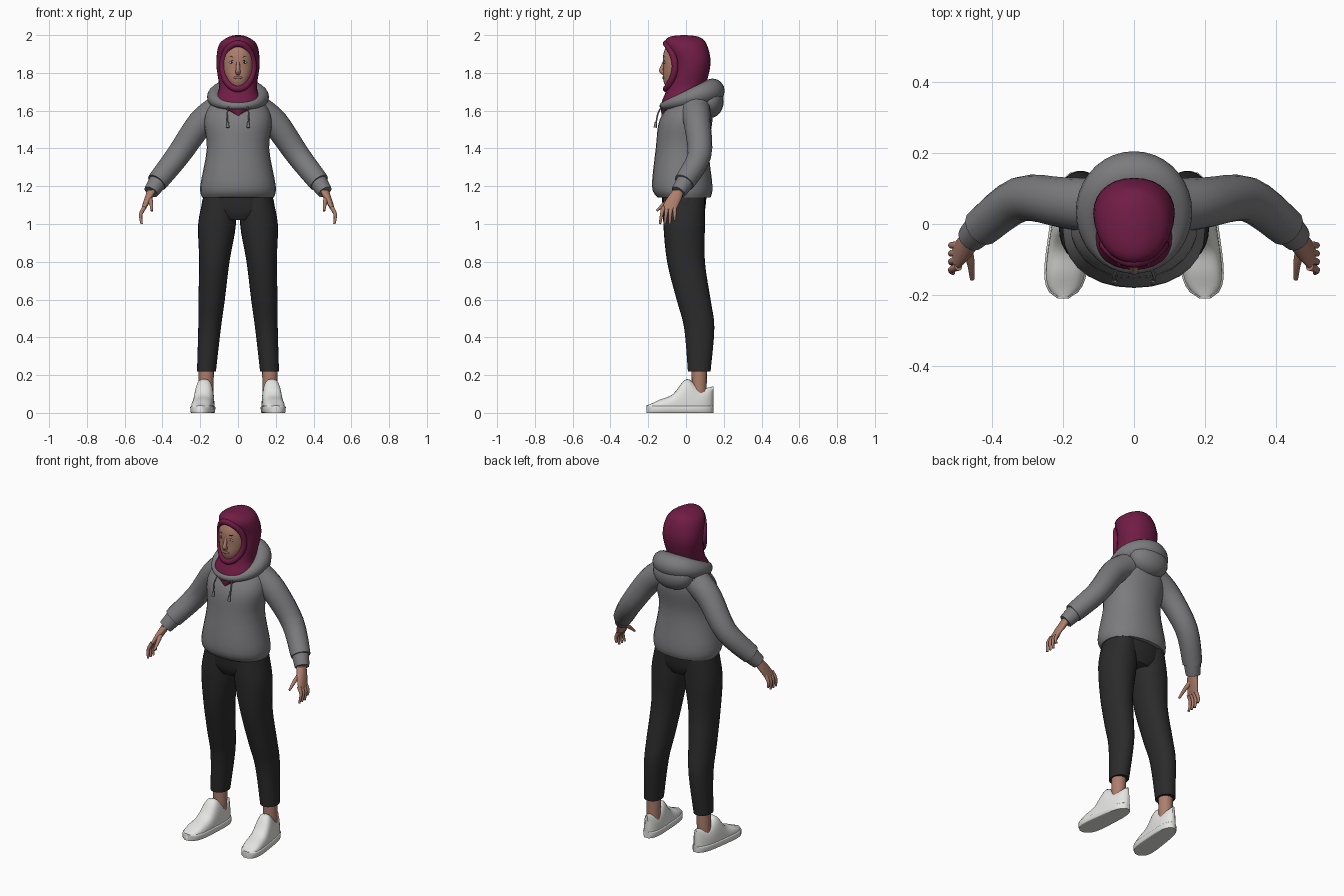
import bpy, bmesh, math
from math import sin, cos, pi
from mathutils import Vector

cube = bpy.data.objects.get("Cube")
if cube:
    bpy.data.objects.remove(cube, do_unlink=True)

AXIS_X, AXIS_Y, AXIS_Z = Vector((1, 0, 0)), Vector((0, 1, 0)), Vector((0, 0, 1))


def material(name, red, green, blue):
    mat = bpy.data.materials.new(name)
    mat.use_nodes = True
    mat.diffuse_color = (red, green, blue, 1)
    bsdf = next(node for node in mat.node_tree.nodes if node.type == 'BSDF_PRINCIPLED')
    bsdf.inputs["Base Color"].default_value = mat.diffuse_color
    bsdf.inputs["Roughness"].default_value = .8
    return mat


GREY = material("hoodie grey", .2, .2, .21)
BLACK = material("trouser black", .024, .024, .024)
BURGUNDY = material("scarf burgundy", .165, .012, .06)
SKIN = material("skin", .42, .21, .15)
WHITE = material("shoe white", .78, .78, .76)
LIP = material("lip", .33, .12, .1)
BROWN = material("dark brown", .05, .03, .02)
parts = []


def skin(name, mat, rings, closed=False, mirrored=False):
    """Join a row of equal point rings into one surface."""
    bm = bmesh.new()
    rows = [[bm.verts.new(point) for point in ring] for ring in rings]
    pairs = list(zip(rows, rows[1:]))
    if closed:
        pairs.append((rows[-1], rows[0]))
    else:
        bm.faces.new(rows[0])
        bm.faces.new(rows[-1])
    for low, high in pairs:
        for i in range(len(low)):
            bm.faces.new((low[i - 1], low[i], high[i], high[i - 1]))
    bmesh.ops.recalc_face_normals(bm, faces=bm.faces)
    mesh = bpy.data.meshes.new(name)
    bm.to_mesh(mesh)
    bm.free()
    mesh.materials.append(mat)
    part = bpy.data.objects.new(name, mesh)
    bpy.context.collection.objects.link(part)
    if mirrored:
        part.modifiers.new("other side", 'MIRROR').use_mirror_merge = False
    parts.append(part)


def smooth(keys, steps=4):
    """Catmull-Rom interpolation through equal tuples."""
    result = []
    padded = [keys[0], *keys, keys[-1]]
    for quad in zip(padded, padded[1:], padded[2:], padded[3:]):
        for step in range(steps):
            t = step / steps
            result.append(tuple(
                b + t / 2 * (c - a + t * (2 * a - 5 * b + 4 * c - d + t * (3 * (b - c) + d - a)))
                for a, b, c, d in zip(*quad)))
    return result + [tuple(keys[-1])]


def turn(count):
    return [2 * pi * i / count for i in range(count)]


def power(value, exponent):
    return math.copysign(abs(value) ** exponent, value)


def loft(name, mat, keys, lean=(0, 0), mirrored=False):
    """Level rings of (height, y, half width, half depth); x leans from bottom to top."""
    bottom, top = keys[0][0], keys[-1][0]
    rings = []
    for z, y, width, depth in smooth(keys):
        x = lean[0] + (lean[1] - lean[0]) * (z - bottom) / (top - bottom)
        rings.append([(x + width * power(cos(a), .93), y + depth * power(sin(a), .93), z)
                      for a in turn(28)])
    skin(name, mat, rings, mirrored=mirrored)


def tube(name, mat, path, start, end, ref=AXIS_Y, closed=False, mirrored=False):
    """Round tube; an open one tapers to its end, a closed one to its far side and back."""
    points = [Vector(p) for p in (path if closed else smooth(path))]
    count = len(points)
    rings = []
    for i, point in enumerate(points):
        after = points[(i + 1) % count] if closed else points[min(i + 1, count - 1)]
        before = points[i - 1] if closed else points[max(i - 1, 0)]
        across = (after - before).cross(ref).normalized()
        up = across.cross(after - before).normalized()
        blend = (1 - cos(2 * pi * i / count)) / 2 if closed else i / (count - 1)
        radius = start + (end - start) * blend
        rings.append([point + radius * (across * cos(a) + up * sin(a)) for a in turn(16)])
    skin(name, mat, rings, closed, mirrored)


def blob(name, mat, centre, size, mirrored=False):
    """Ellipsoid."""
    rings = []
    for i in range(13):
        p = pi * (i + .1) / 12.2
        rings.append([Vector(centre) + Vector((size[0] * sin(p) * cos(a),
                                               size[1] * sin(p) * sin(a),
                                               size[2] * cos(p))) for a in turn(20)])
    skin(name, mat, rings, mirrored=mirrored)


def shoe(name, limit, grow):
    """Low rounded sections from toe to heel, cut off at a height limit."""
    heights = smooth([(.04,), (.07,), (.1,), (.18,), (.13,), (.14,)])
    rings = []
    for i, (height,) in enumerate(heights):
        t = i / (len(heights) - 1)
        width = grow + max(.01, .062 * (1 - abs(2 * t - 1) ** 4) ** .5 * (1 - t / 4))
        top = min(height, limit)
        base = min(.03, top * .8)
        ring = []
        for a in turn(28):
            rise = sin(a)
            z = base + (top - base) * power(rise, .8) if rise > 0 else base * max(0, 1 + 4 * rise)
            ring.append((.2 - .035 * t + width * power(cos(a), .7), .355 * t - .21, z))
        rings.append(ring)
    skin(name, WHITE, rings, mirrored=True)


# Hoodie body with gathered hem
loft("hoodie_body", GREY, [
    (1.14, -.01, .19, .14), (1.2, -.02, .2, .16), (1.4, -.02, .165, .14),
    (1.55, 0, .18, .14), (1.65, .03, .14, .1), (1.7, .04, .08, .06)])

# Lowered hood: collar roll, thickest at the back, and hanging pouch
tube("hood_collar", GREY, [(.12 * sin(a), .01 - .13 * cos(a), 1.665 - .04 * cos(a))
                           for a in turn(40)], .02, .065, AXIS_Z, closed=True)
blob("hood_pouch", GREY, (0, .125, 1.65), (.125, .075, .09))

# Sleeves and cuffs
tube("sleeves", GREY, [(.11, .05, 1.6), (.2, .06, 1.53), (.32, .07, 1.36), (.43, -.01, 1.22)],
     .08, .055, mirrored=True)
tube("cuffs", GREY, [(.42, 0, 1.23), (.46, -.04, 1.17)], .05, .04, mirrored=True)

# Drawstrings with tips
tube("drawstrings", GREY, [(.05, -.13, 1.62), (.057, -.15, 1.58), (.054, -.16, 1.52)],
     .004, .004, mirrored=True)
tube("drawstring_tips", GREY, [(.054, -.16, 1.54), (.054, -.163, 1.51)], .005, .009, mirrored=True)

# Trousers
loft("trouser_seat", BLACK, [
    (1.02, -.01, .1, .09), (1.07, -.01, .19, .11), (1.16, -.01, .18, .12)])
loft("trouser_legs", BLACK, [
    (.22, .07, .05, .06), (.45, .07, .06, .08), (.6, .04, .07, .09), (.8, 0, .08, .1),
    (1, -.01, .1, .11), (1.15, -.01, .08, .11)], lean=(.167, .1), mirrored=True)

# Ankles and shoes
tube("ankles", SKIN, [(.17, .07, .07), (.168, .07, .26)], .038, .042, mirrored=True)
shoe("shoe_uppers", 1, 0)
shoe("shoe_soles", .04, .005)

# Hands
loft("palms", SKIN, [(1.08, -.09, .012, .04), (1.13, -.065, .02, .04), (1.18, -.04, .025, .03)],
     lean=(.5, .455), mirrored=True)
for i, name in enumerate(("index", "middle", "ring", "little")):
    y = -.12 + .02 * i
    spread = .006 * i - .018
    tip = 1.02 if name == "little" else 1
    tube(name + "_fingers", SKIN, [(.495, y, 1.09), (.515, y + spread / 2, 1.05),
                                   (.51, y + spread, tip)], .012, .006, mirrored=True)
tube("thumbs", SKIN, [(.47, -.07, 1.14), (.46, -.11, 1.11), (.456, -.156, 1.07)],
     .016, .006, mirrored=True)

# Face
loft("face", SKIN, [
    (1.715, -.07, .03, .03), (1.76, -.05, .06, .07), (1.82, -.04, .08, .08),
    (1.9, -.03, .08, .09), (1.97, -.03, .05, .06)])
tube("nose", SKIN, [(0, -.11, 1.87), (0, -.125, 1.83), (0, -.13, 1.81), (0, -.11, 1.8)],
     .008, .015, AXIS_X)
blob("lips", LIP, (0, -.118, 1.775), (.023, .007, .009))
blob("eyes", WHITE, (.033, -.109, 1.855), (.014, .007, .006), mirrored=True)
blob("irises", BROWN, (.033, -.113, 1.855), (.006, .005, .005), mirrored=True)
for name, z in (("eyelids", 1.86), ("brows", 1.88)):
    tube(name, BROWN, [(.017, -.117, z), (.035, -.113, z + .006), (.052, -.1, z)],
         .003, .002, mirrored=True)

# Headscarf: wrap draped to a point on the chest, and rolled face edge
loft("headscarf", BURGUNDY, [
    (1.575, -.06, .02, .07), (1.64, -.03, .12, .1), (1.72, 0, .1, .1), (1.85, .03, .115, .1),
    (1.95, 0, .1, .11), (1.99, -.01, .05, .08), (2, -.01, .01, .01)])
tube("headscarf_edge", BURGUNDY, [(.082 * cos(a), -.058 - .048 * sin(a) ** 2, 1.835 + .12 * sin(a))
                                  for a in turn(40)], .017, .017, closed=True)

bpy.ops.object.select_all(action='DESELECT')
for part in parts:
    part.select_set(True)
bpy.context.view_layer.objects.active = parts[0]
bpy.ops.object.shade_smooth_by_angle(angle=math.radians(50))
